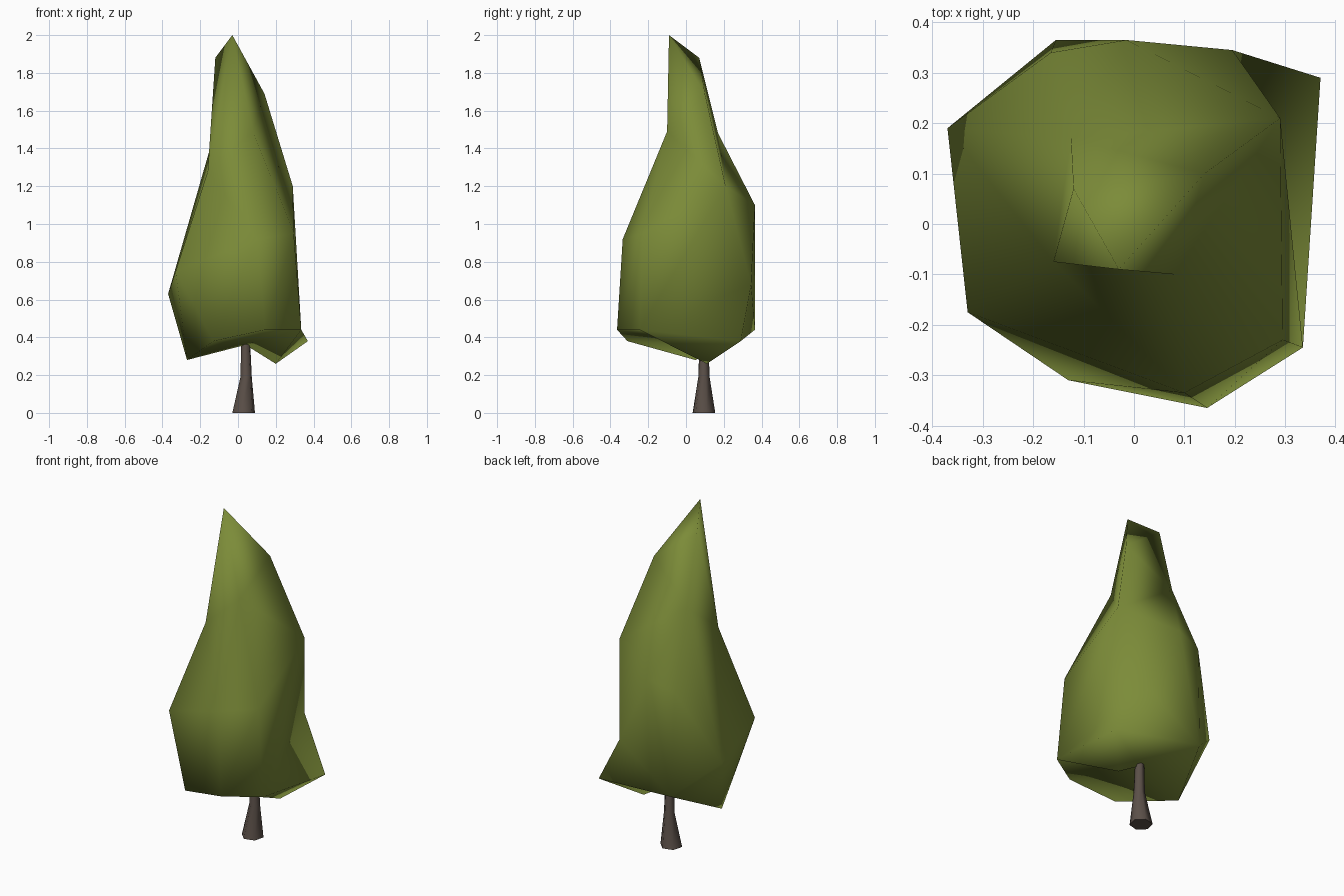
import bpy, bmesh, math
from mathutils import Vector

default = bpy.data.objects.get("Cube")
if default:
    bpy.data.objects.remove(default, do_unlink=True)


def make_material(name, colour):
    mat = bpy.data.materials.new(name)
    mat.use_nodes = True
    mat.diffuse_color = (*colour, 1)
    bsdf = mat.node_tree.nodes["Principled BSDF"]
    bsdf.inputs["Base Color"].default_value = (*colour, 1)
    bsdf.inputs["Roughness"].default_value = 0.9
    return mat


def finish(bm, name, mat):
    bmesh.ops.recalc_face_normals(bm, faces=bm.faces)
    for face in bm.faces:
        face.smooth = True
    mesh = bpy.data.meshes.new(name)
    bm.to_mesh(mesh)
    bm.free()
    mesh.materials.append(mat)
    obj = bpy.data.objects.new(name, mesh)
    bpy.context.collection.objects.link(obj)
    return obj


def add_face(bm, *verts):
    # shared points between loops give empty triangles, which are skipped
    if len(set(verts)) == len(verts):
        bm.faces.new(verts)


def stitch(bm, upper, lower, steps):
    """Zip two loops with triangles; u steps along the upper loop, d the lower."""
    i = j = 0
    for step in steps:
        a, b = upper[i % len(upper)], lower[j % len(lower)]
        if step == "u":
            i += 1
            add_face(bm, a, b, upper[i % len(upper)])
        else:
            j += 1
            add_face(bm, a, b, lower[j % len(lower)])


leaf_green = make_material("leaf green", (0.2, 0.26, 0.04))
bark_brown = make_material("bark brown", (0.105, 0.08, 0.066))

# Foliage: irregular loops, each running anticlockwise from the front right
bm = bmesh.new()


def loop(*points):
    return [bm.verts.new(p) for p in points]


crown = loop((-.03, -.09, 2), (.14, .1, 1.69), (-.12, .07, 1.88))
neck = loop((.08, -.1, 1.49), (.29, .21, 1.2), (-.125, .17, 1.48), (-.16, -.075, 1.28))
belly = loop((.295, -.23, .95), (.195, .345, .68), (-.015, .365, 1.1), (-.165, .34, 1.05),
             (-.37, .19, .63), (-.33, -.175, .75), (.1, -.335, .92))
belly.insert(1, neck[1])
skirt = loop((.335, -.245, .44), (.37, .29, .38), (-.155, .365, .44),
             (-.27, .05, .28), (-.13, -.31, .38), (.145, -.365, .44))
low_tip, hollow = loop((.2, .11, .26), (.04, .09, .36))

add_face(bm, *crown)
stitch(bm, crown, neck, "uddudud")
stitch(bm, neck, belly, "udddudduddud")
stitch(bm, belly, skirt, "uudduuudududud")

# Underside: a fan round the hollow, with one drooping tip
underside = [skirt[0], low_tip] + skirt[1:]
for a, b in zip(underside, underside[1:] + underside[:1]):
    add_face(bm, hollow, b, a)
add_face(bm, low_tip, skirt[1], skirt[0])
finish(bm, "foliage", leaf_green)

# Trunk: a flared six-sided stem
bm = bmesh.new()
sides = 6
rings = []
for x, y, z, radius in ((.03, .095, 0, .062), (.043, .095, .19, .031), (.04, .095, .42, .023)):
    ring = []
    for k in range(sides):
        angle = math.tau * k / sides + 0.26
        offset = Vector((math.cos(angle), math.sin(angle), 0)) * radius
        ring.append(bm.verts.new(Vector((x, y, z)) + offset))
    rings.append(ring)
for low, high in zip(rings, rings[1:]):
    for k in range(sides):
        n = (k + 1) % sides
        add_face(bm, low[k], low[n], high[n], high[k])
add_face(bm, *reversed(rings[0]))
add_face(bm, *rings[-1])
trunk = finish(bm, "trunk", bark_brown)
bpy.ops.object.select_all(action="DESELECT")
trunk.select_set(True)
bpy.context.view_layer.objects.active = trunk
bpy.ops.object.shade_smooth_by_angle(angle=math.radians(65))
